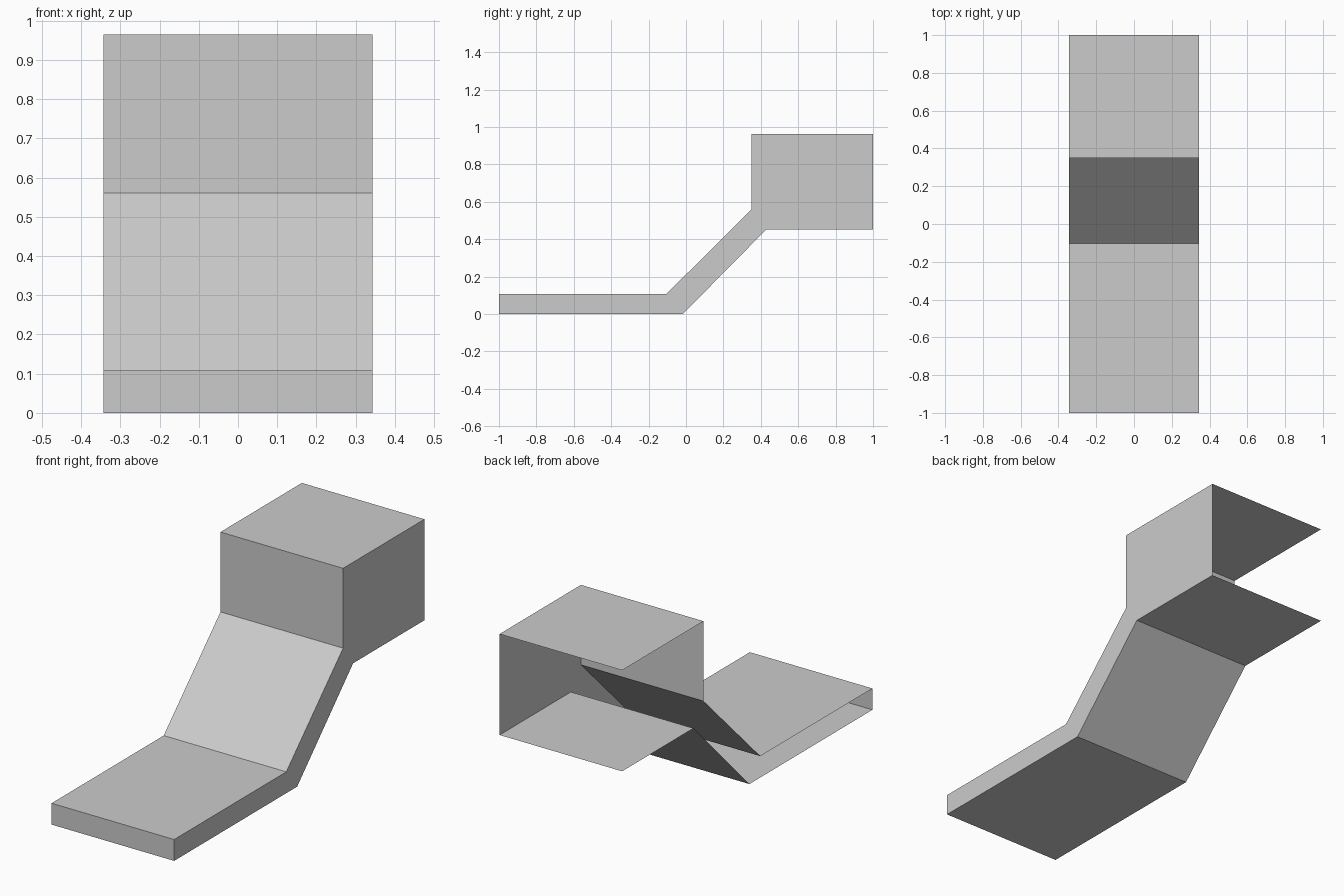
import bpy
import bmesh

if "Cube" in bpy.data.objects:
    bpy.data.objects.remove(bpy.data.objects["Cube"], do_unlink=True)

HALF_WIDTH = 0.343

# Side outline (y, z), from the upper back corner round to the lower back corner
OUTLINE = [(1, 0.964), (0.35, 0.964), (0.35, 0.56), (-0.104, 0.108), (-1, 0.108),
           (-1, 0), (-0.017, 0), (0.43, 0.453), (1, 0.453)]

grey = bpy.data.materials.new("light grey")
grey.use_nodes = True
colour = (0.6, 0.6, 0.6, 1)
grey.diffuse_color = colour
grey.node_tree.nodes["Principled BSDF"].inputs["Base Color"].default_value = colour

bm = bmesh.new()
walled = [bm.verts.new((HALF_WIDTH, y, z)) for y, z in OUTLINE]
opened = [bm.verts.new((-HALF_WIDTH, y, z)) for y, z in OUTLINE]

# Single side wall
bm.faces.new(walled)

# Top, front, slope and floor panels; the back and the other side stay open
for i in range(len(OUTLINE) - 1):
    bm.faces.new((walled[i + 1], walled[i], opened[i], opened[i + 1]))

mesh = bpy.data.meshes.new("stepped_shell")
bm.to_mesh(mesh)
bm.free()
mesh.materials.append(grey)
shell = bpy.data.objects.new("stepped_shell", mesh)
bpy.context.collection.objects.link(shell)
